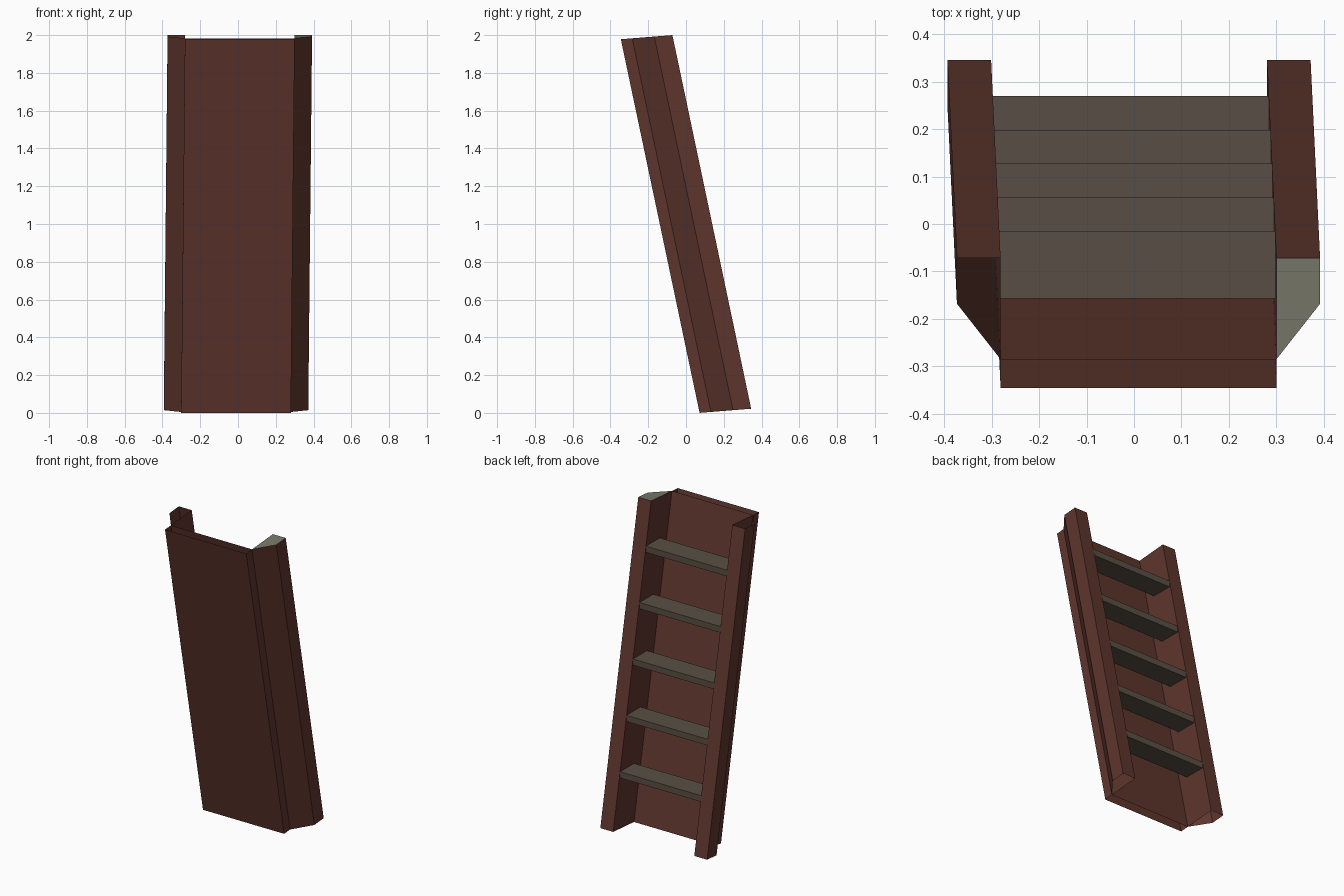
import bpy, bmesh
from mathutils import Vector

if "Cube" in bpy.data.objects:
    bpy.data.objects.remove(bpy.data.objects["Cube"])


def material(name, rgb):
    m = bpy.data.materials.new(name)
    m.diffuse_color = (*rgb, 1)
    m.use_nodes = True
    m.node_tree.nodes["Principled BSDF"].inputs["Base Color"].default_value = m.diffuse_color
    return m


BROWN = material("dark red brown", (0.112, 0.036, 0.026))
GREY = material("weathered grey brown", (0.098, 0.078, 0.058))
PALE = material("pale grey green", (0.19, 0.19, 0.145))

DROP = Vector((-0.02, 0.417, -1.978))   # top end to bottom end of the leaning ladder


def finish(name, bm, *mats):
    me = bpy.data.meshes.new(name)
    bm.to_mesh(me)
    bm.free()
    for m in mats:
        me.materials.append(m)
    ob = bpy.data.objects.new(name, me)
    bpy.context.collection.objects.link(ob)
    return ob


def tube(name, outline, capped=False):
    """Open-ended leaning tube from a counter-clockwise top outline."""
    bm = bmesh.new()
    top = [Vector((x, y, 2.0 + (y + 0.072) * 0.08)) for x, y in outline]
    a = [bm.verts.new(p) for p in top]
    b = [bm.verts.new(p + DROP) for p in top]
    n = len(a)
    for i in range(n):
        j = (i + 1) % n
        bm.faces.new((a[i], b[i], b[j], a[j]))
    if capped:
        bm.faces.new(a).material_index = 1
    return finish(name, bm, BROWN, PALE)


# Front board, hollow and open at the ends
L, R = -0.281, 0.300
tube("front_board", [(L, -0.345), (R, -0.345), (R, -0.285), (L, -0.285)])

# Side rails with a slanted front; only the right one has a pale top
tube("right_rail", [(R, -0.285), (0.392, -0.168), (0.392, -0.072), (R, -0.072)], True)
tube("left_rail", [(L, -0.285), (L, -0.072), (-0.373, -0.072), (-0.373, -0.168)])

# Level treads between the rails
for k in range(5):
    t = 0.137 + k * 0.1703
    bm = bmesh.new()
    bmesh.ops.create_cube(bm, size=1)
    off = DROP * t
    for v in bm.verts:
        v.co = Vector((
            off.x + (R if v.co.x > 0 else L),
            off.y + (-0.072 if v.co.y > 0 else -0.214),
            2.0 + off.z - (0 if v.co.z > 0 else 0.04)))
    finish(f"tread_{k + 1}", bm, GREY)
